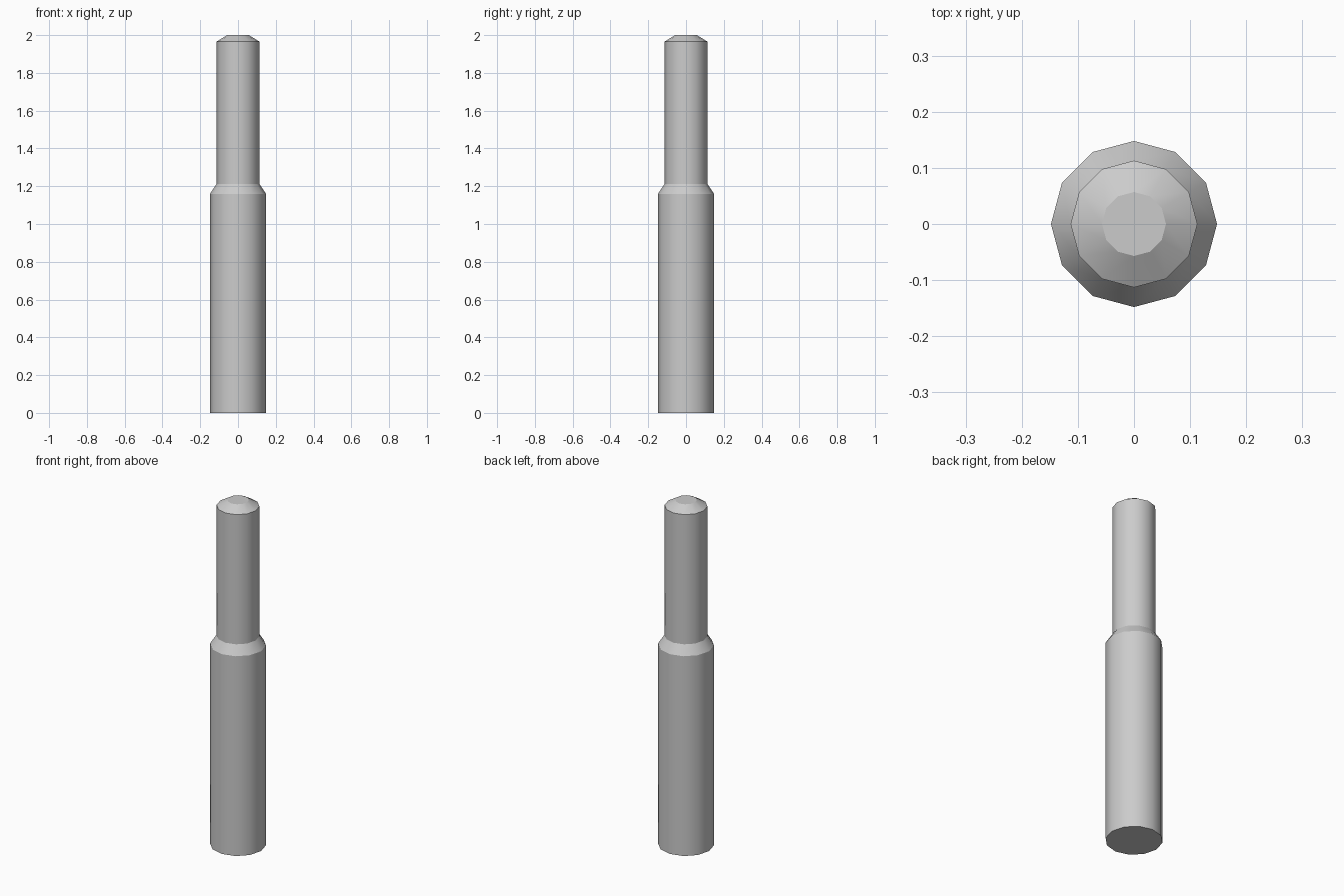
import bpy, bmesh, math

if "Cube" in bpy.data.objects:
    bpy.data.objects.remove(bpy.data.objects["Cube"])

SIDES = 12
# Stepped pin profile: (radius, height)
profile = [(0.148, 0), (0.148, 1.16), (0.113, 1.213), (0.113, 1.966), (0.057, 2.0)]

# Spin the profile into rings and bridge them
bm = bmesh.new()
rings = []
for r, z in profile:
    rings.append([bm.verts.new((r * math.cos(2 * math.pi * i / SIDES),
                                r * math.sin(2 * math.pi * i / SIDES), z))
                  for i in range(SIDES)])
for low, high in zip(rings, rings[1:]):
    for i in range(SIDES):
        j = (i + 1) % SIDES
        bm.faces.new((low[i], low[j], high[j], high[i]))

# End caps
bm.faces.new(rings[0][::-1])
bm.faces.new(rings[-1])

mesh = bpy.data.meshes.new("stepped_pin")
bm.to_mesh(mesh)
bm.free()
pin = bpy.data.objects.new("stepped_pin", mesh)
bpy.context.collection.objects.link(pin)

# Smooth sides, crisp shoulder and end edges
bpy.context.view_layer.objects.active = pin
pin.select_set(True)
bpy.ops.object.shade_smooth_by_angle(angle=math.radians(31))
